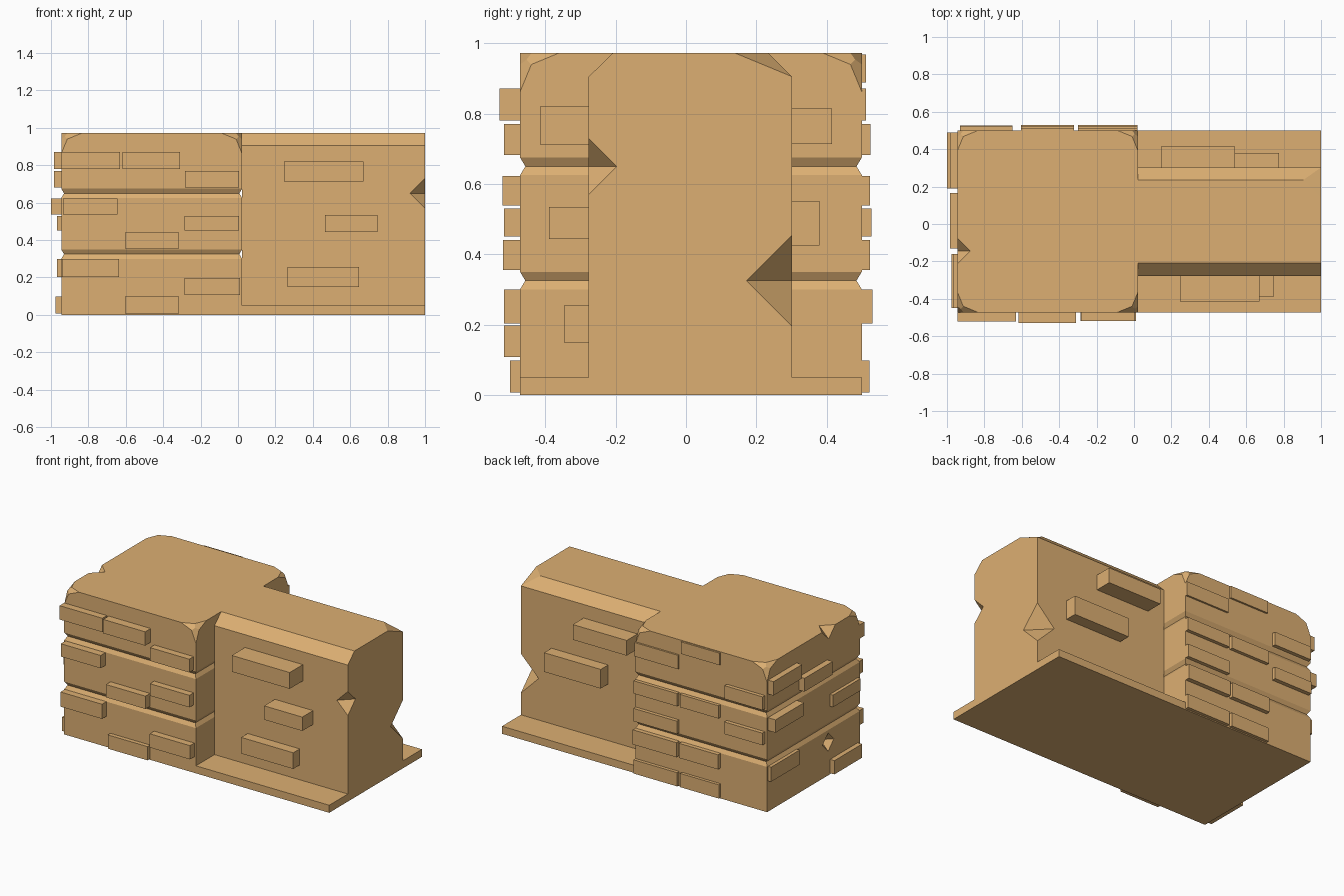
import bpy, bmesh
from mathutils import Vector

if "Cube" in bpy.data.objects:
    bpy.data.objects.remove(bpy.data.objects["Cube"])

stone = bpy.data.materials.new("tan_stone")
stone.diffuse_color = (0.72, 0.43, 0.17, 1)
stone.use_nodes = True
stone.node_tree.nodes["Principled BSDF"].inputs["Base Color"].default_value = stone.diffuse_color


def finish(bm, name):
    bmesh.ops.recalc_face_normals(bm, faces=bm.faces)
    me = bpy.data.meshes.new(name)
    bm.to_mesh(me)
    bm.free()
    me.materials.append(stone)
    ob = bpy.data.objects.new(name, me)
    bpy.context.collection.objects.link(ob)
    return ob


def loft(bm, rings):
    """Skin a list of equal-length point rings and cap both ends."""
    rings = [[bm.verts.new(p) for p in r] for r in rings]
    n = len(rings[0])
    for a, b in zip(rings, rings[1:]):
        for i in range(n):
            j = (i + 1) % n
            bm.faces.new((a[i], a[j], b[j], b[i]))
    bm.faces.new(rings[0])
    bm.faces.new(rings[-1])
    return rings


def rect(x0, x1, y0, y1, z, d=0):
    return [(x0 + d, y0 + d, z), (x1 - d, y0 + d, z), (x1 - d, y1 - d, z), (x0 + d, y1 - d, z)]


def box(name, x0, x1, y0, y1, z0, z1):
    bm = bmesh.new()
    loft(bm, [rect(x0, x1, y0, y1, z0), rect(x0, x1, y0, y1, z1)])
    return finish(bm, name)


def chip(ob, centre, r):
    """Cut an octahedral chip out of a part."""
    bm = bmesh.new()
    for axis in range(3):
        for s in (-r, r):
            v = Vector(centre)
            v[axis] += s
            bm.verts.new(v)
    bmesh.ops.convex_hull(bm, input=bm.verts)
    cutter = finish(bm, "chip_cutter")
    cutter.hide_render = True
    mod = ob.modifiers.new("chip", 'BOOLEAN')
    mod.operation = 'DIFFERENCE'
    mod.solver = 'EXACT'
    mod.object = cutter
    bpy.context.view_layer.objects.active = ob
    bpy.ops.object.modifier_apply(modifier=mod.name)
    bpy.data.objects.remove(cutter)


X0, XM, X1, Y0, Y1, TOP = -0.945, 0.022, 1.0, -0.472, 0.5, 0.972
W0, W1 = -0.277, 0.302

# pillar with two V grooves and worn top corners
bm = bmesh.new()
levels = [(0, 0), (.3, 0), (.325, .015), (.35, 0), (.625, 0), (.65, .015), (.675, 0), (TOP, 0)]
rings = loft(bm, [rect(X0, XM, Y0, Y1, z, d) for z, d in levels])
bmesh.ops.bevel(bm, geom=rings[-1], offset=0.11, segments=2, profile=0.5, affect='VERTICES')
pillar = finish(bm, "pillar")
chip(pillar, (X0, -0.145, TOP), 0.07)
chip(pillar, (X0, -0.14, 0.22), 0.06)

# wall with chamfered top edges and one corner sliced off
bm = bmesh.new()
prof = [(W0, .05), (W1, .05), (W1, .905), (.235, TOP), (-.208, TOP), (W0, .905)]
loft(bm, [[(x, y, z) for y, z in prof] for x in (XM, X1)])
a, b, c = Vector((1, .14, TOP)), Vector((.905, .235, TOP)), Vector((1, W1, .905))
n = (b - a).cross(c - a)
n = n if n.z > 0 else -n
cut = bmesh.ops.bisect_plane(bm, geom=bm.verts[:] + bm.edges[:] + bm.faces[:], dist=1e-5,
                             plane_co=a, plane_no=n, clear_outer=True)
bmesh.ops.holes_fill(bm, edges=bm.edges[:], sides=0)
wall = finish(bm, "wall")
chip(wall, (X1, W0, 0.65), 0.08)
chip(wall, (X1, W1, 0.325), 0.13)

# footing under the wall
box("footing", XM, X1, Y0, Y1, 0, .05)

# brick rows: bottom and top of each course
R = [(.007, .098), (.107, .198), (.203, .30), (.355, .44), (.45, .53),
     (.538, .623), (.682, .77), (.78, .872), (.888, .968)]

# front pillar bricks: x range, course, outer y
for x0, x1, r, y in [(-.945, -.632, 7, -.52), (-.618, -.31, 7, -.53), (-.283, .005, 6, -.518),
                     (-.935, -.643, 5, -.522), (-.285, .005, 4, -.517), (-.605, -.315, 3, -.52),
                     (-.94, -.635, 2, -.518), (-.285, .01, 1, -.518), (-.605, -.315, 0, -.5)]:
    box("front_brick", x0, x1, y, Y0 + .02, *R[r])

# back pillar bricks: column, course, outer y
cols = [(-.3, .02), (-.605, -.32), (-.93, -.65)]
for c, r, y in [(0, 7, .512), (0, 5, .523), (0, 3, .524), (0, 2, .53), (0, 0, .522),
                (1, 8, .512), (1, 5, .522), (1, 2, .528), (1, 0, .52),
                (2, 6, .525), (2, 4, .527)]:
    box("back_brick", *cols[c], Y1 - .02, y, *R[r])

# left pillar bricks: y range, course, outer x
for y0, y1, r, x in [(.19, .49, 7, -.985), (-.13, .165, 6, -.985), (.19, .49, 5, -1.0),
                     (-.45, -.16, 4, -.967), (.19, .49, 2, -.967), (-.45, -.16, 0, -.977)]:
    box("left_brick", x, X0 + .02, y0, y1, *R[r])

# larger bricks standing out of the wall, front then back
for x0, x1, y, z0, z1 in [(.245, .67, -.415, .712, .82), (.465, .745, -.39, .443, .535),
                          (.265, .647, -.345, .148, .255)]:
    box("wall_front_brick", x0, x1, y, W0 + .02, z0, z1)
for x0, x1, y, z0, z1 in [(.145, .54, .415, .714, .815), (.36, .775, .38, .425, .552)]:
    box("wall_back_brick", x0, x1, W1 - .02, y, z0, z1)
